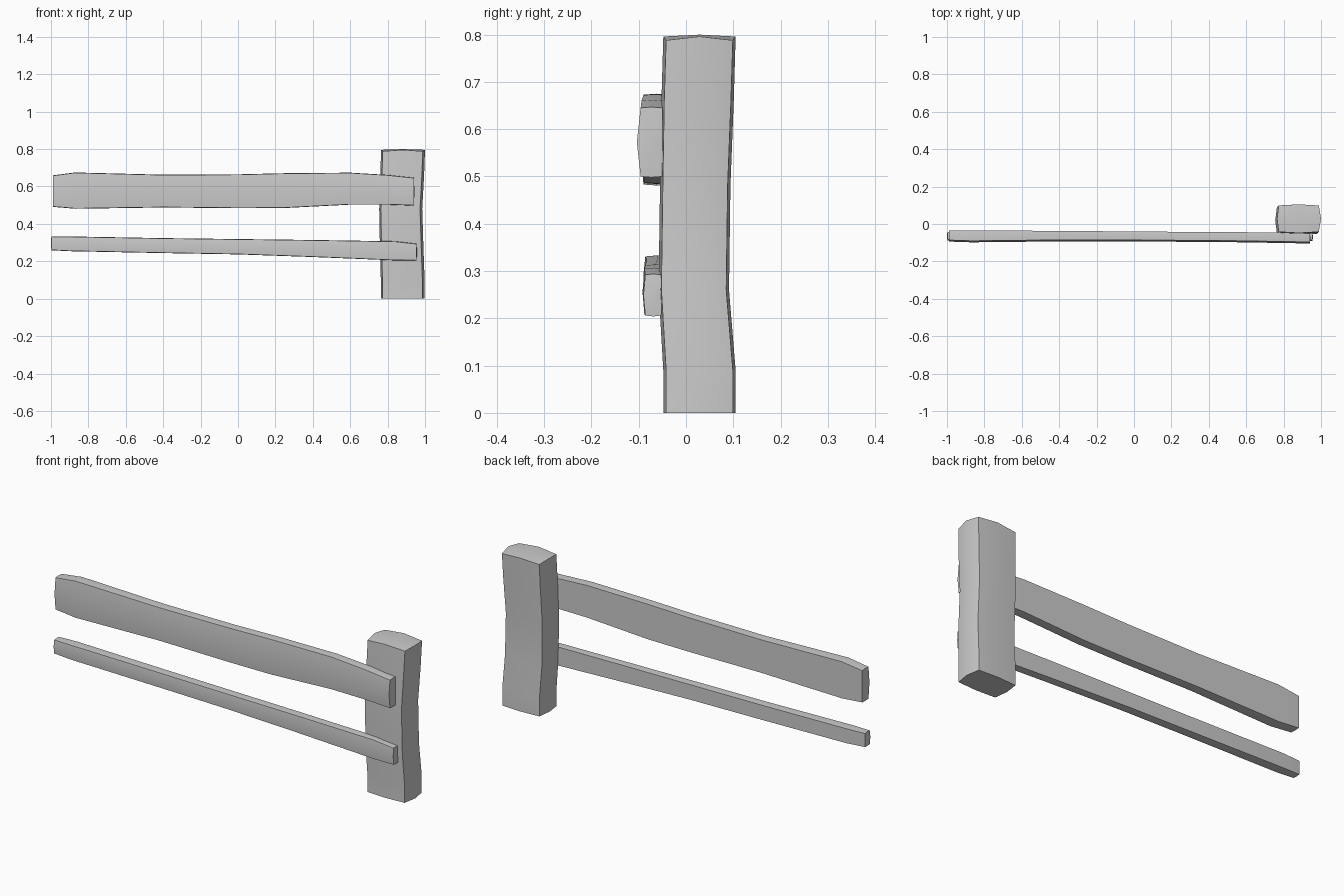
import bpy, bmesh, math

if "Cube" in bpy.data.objects:
    bpy.data.objects.remove(bpy.data.objects["Cube"])


def loft(name, rings, cap):
    """Skin 8-point rings into a closed solid; cap = offsets of the two end centres."""
    bm = bmesh.new()
    loops = [[bm.verts.new(p) for p in r] for r in rings]
    n = len(loops[0])
    for a, b in zip(loops, loops[1:]):
        for i in range(n):
            j = (i + 1) % n
            bm.faces.new((a[i], a[j], b[j], b[i]))
    for loop, off in zip((loops[0], loops[-1]), cap):
        xs, ys, zs = zip(*(v.co for v in loop))
        c = bm.verts.new((sum(xs) / n + off[0], sum(ys) / n + off[1], sum(zs) / n + off[2]))
        for i in range(n):
            bm.faces.new((loop[i], loop[(i + 1) % n], c))
    bmesh.ops.recalc_face_normals(bm, faces=bm.faces)
    me = bpy.data.meshes.new(name)
    bm.to_mesh(me)
    bm.free()
    ob = bpy.data.objects.new(name, me)
    bpy.context.collection.objects.link(ob)
    bpy.ops.object.select_all(action='DESELECT')
    ob.select_set(True)
    bpy.context.view_layer.objects.active = ob
    bpy.ops.object.shade_smooth_by_angle(angle=math.radians(30))
    return ob


def section(u0, u1, v0, v1, bu0, bu1, bv0, bv1):
    """Hewn rectangle: four corners plus a bulged midpoint on each side."""
    um, vm = (u0 + u1) / 2, (v0 + v1) / 2
    return [(u0, v0), (um, v0 - bv0), (u1, v0), (u1 + bu1, vm),
            (u1, v1), (um, v1 + bv1), (u0, v1), (u0 - bu0, vm)]


# Post: z, x range, y range
post = [(0.0, 0.773, 0.986, -0.042, 0.099), (0.09, 0.773, 0.986, -0.042, 0.099),
        (0.26, 0.768, 0.980, -0.052, 0.085), (0.48, 0.764, 0.973, -0.049, 0.088),
        (0.66, 0.770, 0.983, -0.046, 0.095), (0.788, 0.774, 0.988, -0.042, 0.099)]
rings = [[(x, y, z) for x, y in section(x0, x1, y0, y1, 0.009, 0.012, 0.006, 0.006)]
         for z, x0, x1, y0, y1 in post]
rings[-1] = [(x, y, z + (0.008 if i % 2 else 0)) for i, (x, y, z) in enumerate(rings[-1])]
loft("post", rings, ((0, 0, 0), (0, 0, 0.008)))


# Rails: x, y range, z range
def rail(name, stations, bulge):
    rs = [[(x, y, z) for y, z in section(y0, y1, z0, z1, bulge, 0, 0.002, 0.002)]
          for x, y0, y1, z0, z1 in stations]
    loft(name, rs, ((-0.002, 0, 0), (0.004, 0, 0)))


rail("top_rail", [(-0.988, -0.086, -0.034, 0.493, 0.658), (-0.87, -0.090, -0.034, 0.483, 0.673),
                  (-0.4, -0.085, -0.037, 0.490, 0.661), (0.0, -0.086, -0.040, 0.486, 0.663),
                  (0.25, -0.087, -0.042, 0.487, 0.669), (0.6, -0.090, -0.044, 0.505, 0.672),
                  (0.80, -0.094, -0.047, 0.505, 0.660), (0.94, -0.096, -0.050, 0.500, 0.645)], 0.008)
rail("bottom_rail", [(-0.998, -0.083, -0.042, 0.261, 0.331), (-0.9, -0.086, -0.036, 0.256, 0.331),
                     (-0.4, -0.083, -0.038, 0.246, 0.322), (0.0, -0.085, -0.041, 0.239, 0.317),
                     (0.4, -0.086, -0.044, 0.225, 0.312), (0.84, -0.088, -0.048, 0.207, 0.305),
                     (0.954, -0.086, -0.052, 0.206, 0.292)], 0.004)
